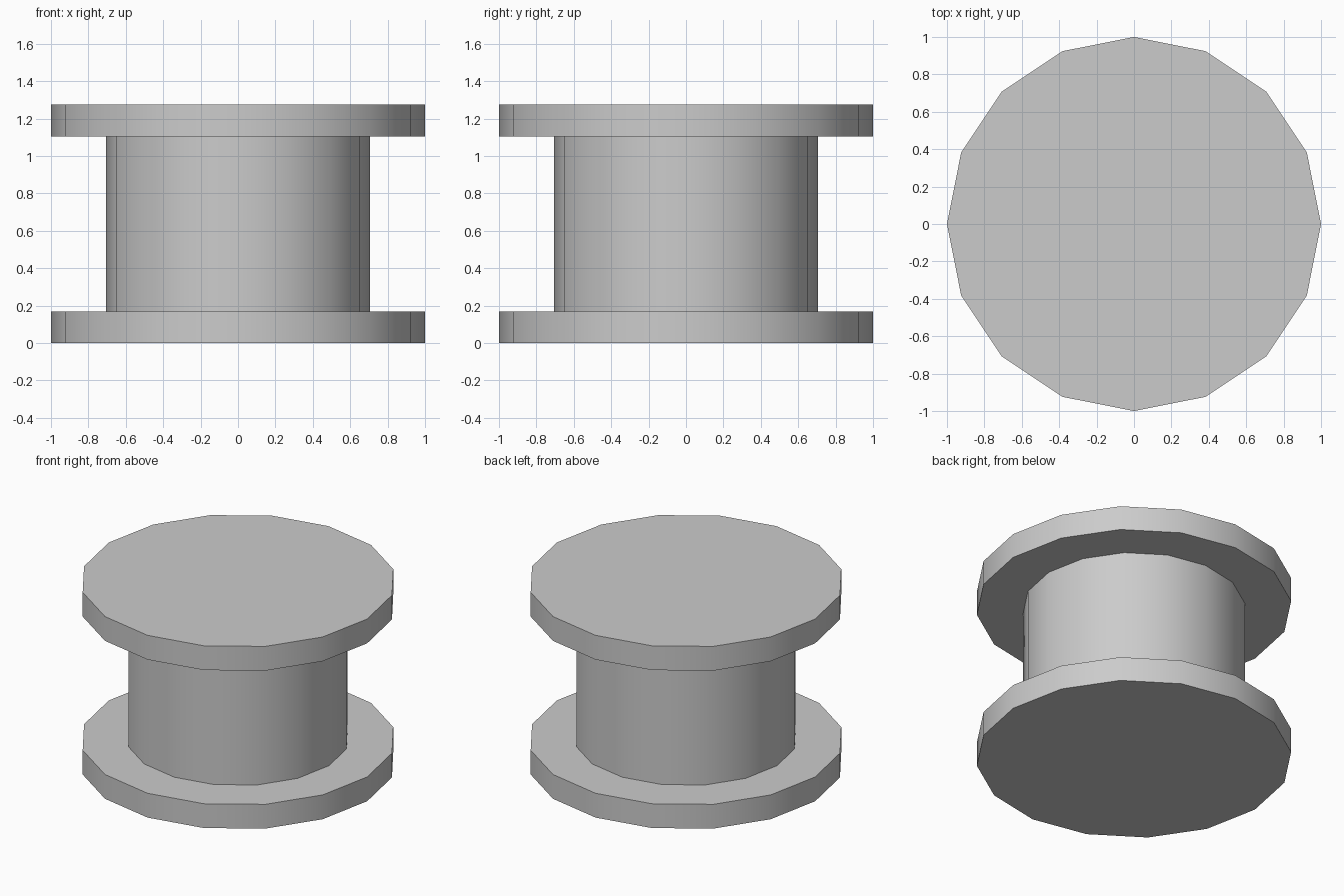
import bpy
import math

cube = bpy.data.objects.get("Cube")
if cube:
    bpy.data.objects.remove(cube, do_unlink=True)

SIDES = 16
FLANGE_RADIUS, CORE_RADIUS = 1.0, 0.705
FLANGE_HEIGHT, TOTAL_HEIGHT = 0.17, 1.275

# Single plain grey
grey = bpy.data.materials.new("light grey")
grey.use_nodes = True
colour = (0.6, 0.6, 0.6, 1.0)
grey.diffuse_color = colour
grey.node_tree.nodes["Principled BSDF"].inputs["Base Color"].default_value = colour


def disc(name, radius, bottom, top):
    """Upright cylinder with smooth sides and crisp rims."""
    bpy.ops.mesh.primitive_cylinder_add(
        vertices=SIDES, radius=radius, depth=top - bottom,
        location=(0, 0, (bottom + top) / 2))
    obj = bpy.context.object
    obj.name = name
    obj.data.name = name
    obj.data.materials.append(grey)
    bpy.ops.object.shade_smooth_by_angle(angle=math.radians(30))
    return obj


# Two wide flanges joined by a narrower core
disc("bottom_flange", FLANGE_RADIUS, 0, FLANGE_HEIGHT)
disc("core", CORE_RADIUS, FLANGE_HEIGHT, TOTAL_HEIGHT - FLANGE_HEIGHT)
disc("top_flange", FLANGE_RADIUS, TOTAL_HEIGHT - FLANGE_HEIGHT, TOTAL_HEIGHT)
